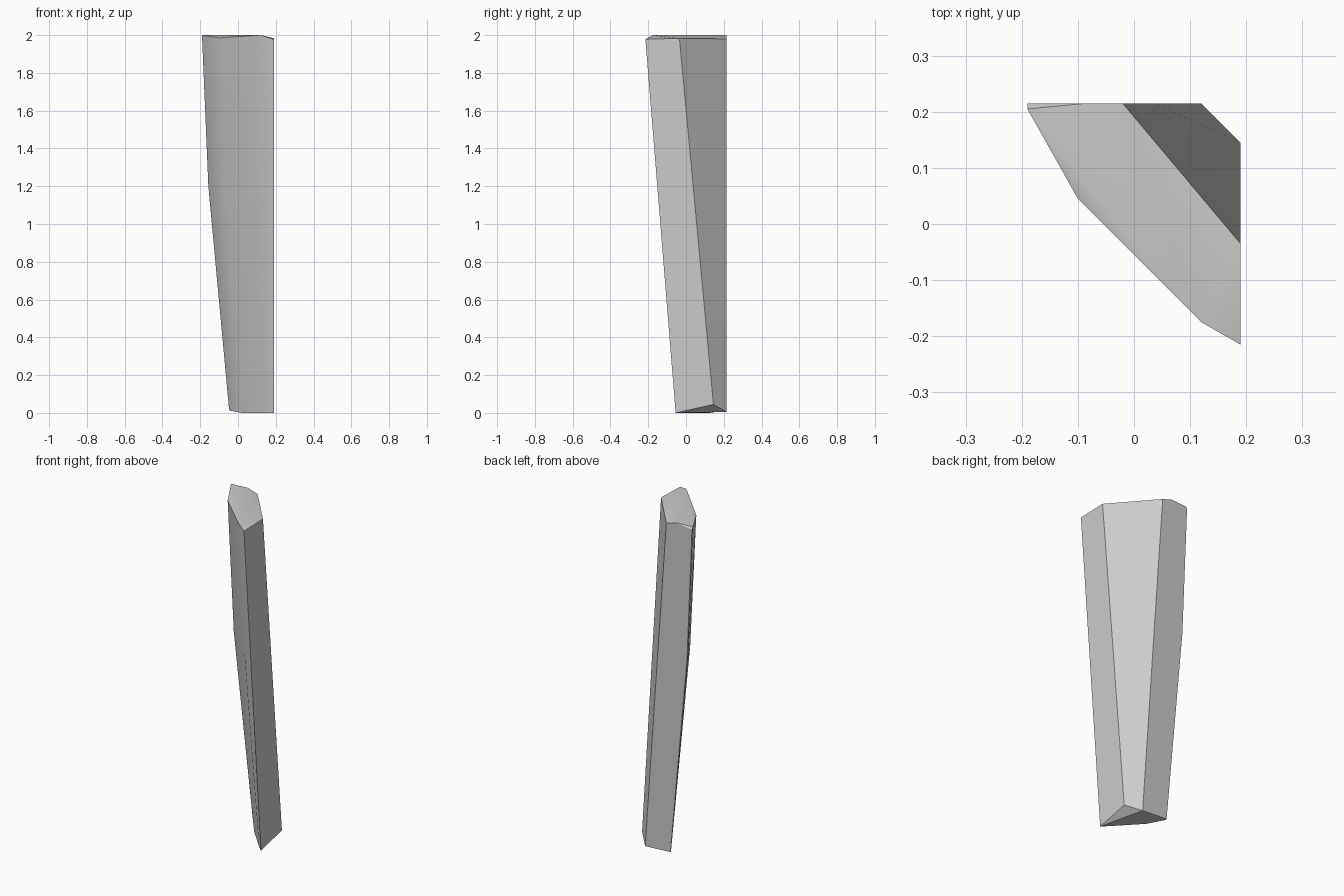
import bpy, bmesh, math

cube = bpy.data.objects.get("Cube")
if cube:
    bpy.data.objects.remove(cube, do_unlink=True)

stone = bpy.data.materials.new("stone_grey")
stone.use_nodes = True
colour = (0.6, 0.6, 0.6, 1)
stone.diffuse_color = colour
stone.node_tree.nodes["Principled BSDF"].inputs["Base Color"].default_value = colour

# Cross-sections, bottom to top: back corner, left edge, two front edges,
# right front edge, right rear edge, back chamfer edge
SIDE, BACK = 0.19, 0.215
sections = [
    [(-.047, BACK, .015), (-.045, .207, .012), (.02, .125, 0), (.15, -.015, 0),
     (SIDE, -.055, 0), (SIDE, .145, .045), (.12, BACK, .005)],
    [(-.157, BACK, 1.2), (-.157, .205, 1.2), (-.07, .06, 1.2), (.125, -.118, 1.2),
     (SIDE, -.152, 1.2), (SIDE, .038, 1.2), (.036, BACK, 1.2)],
    [(-SIDE, BACK, 1.985), (-SIDE, .205, 2), (-.1, .045, 1.985), (.12, -.175, 2),
     (SIDE, -BACK, 1.978), (SIDE, -.035, 1.983), (-.02, BACK, 1.98)],
]

bm = bmesh.new()
rings = [[bm.verts.new(p) for p in s] for s in sections]

# Long sides
for low, high in zip(rings, rings[1:]):
    for i in range(len(low)):
        j = (i + 1) % len(low)
        bm.faces.new((low[i], low[j], high[j], high[i]))

# Ridged top with a small back peak
back, left, front_a, front_b, right_a, right_b, chamfer = rings[-1]
peak = bm.verts.new((-.085, BACK, 2))
for tri in ((left, front_a, front_b), (left, front_b, peak),
            (front_b, right_a, right_b), (front_b, right_b, chamfer),
            (front_b, chamfer, peak), (left, peak, back), (back, peak, chamfer)):
    bm.faces.new(tri)

# Cut-off foot
back, left, front_a, front_b, right_a, right_b, chamfer = rings[0]
bm.faces.new((right_a, chamfer, right_b))
bm.faces.new((back, chamfer, right_a, front_b, front_a, left))

bmesh.ops.recalc_face_normals(bm, faces=bm.faces[:])
mesh = bpy.data.meshes.new("stone_shard")
bm.to_mesh(mesh)
bm.free()
mesh.materials.append(stone)

shard = bpy.data.objects.new("stone_shard", mesh)
bpy.context.collection.objects.link(shard)
bpy.context.view_layer.objects.active = shard
shard.select_set(True)
bpy.ops.object.shade_smooth_by_angle(angle=math.radians(30))
